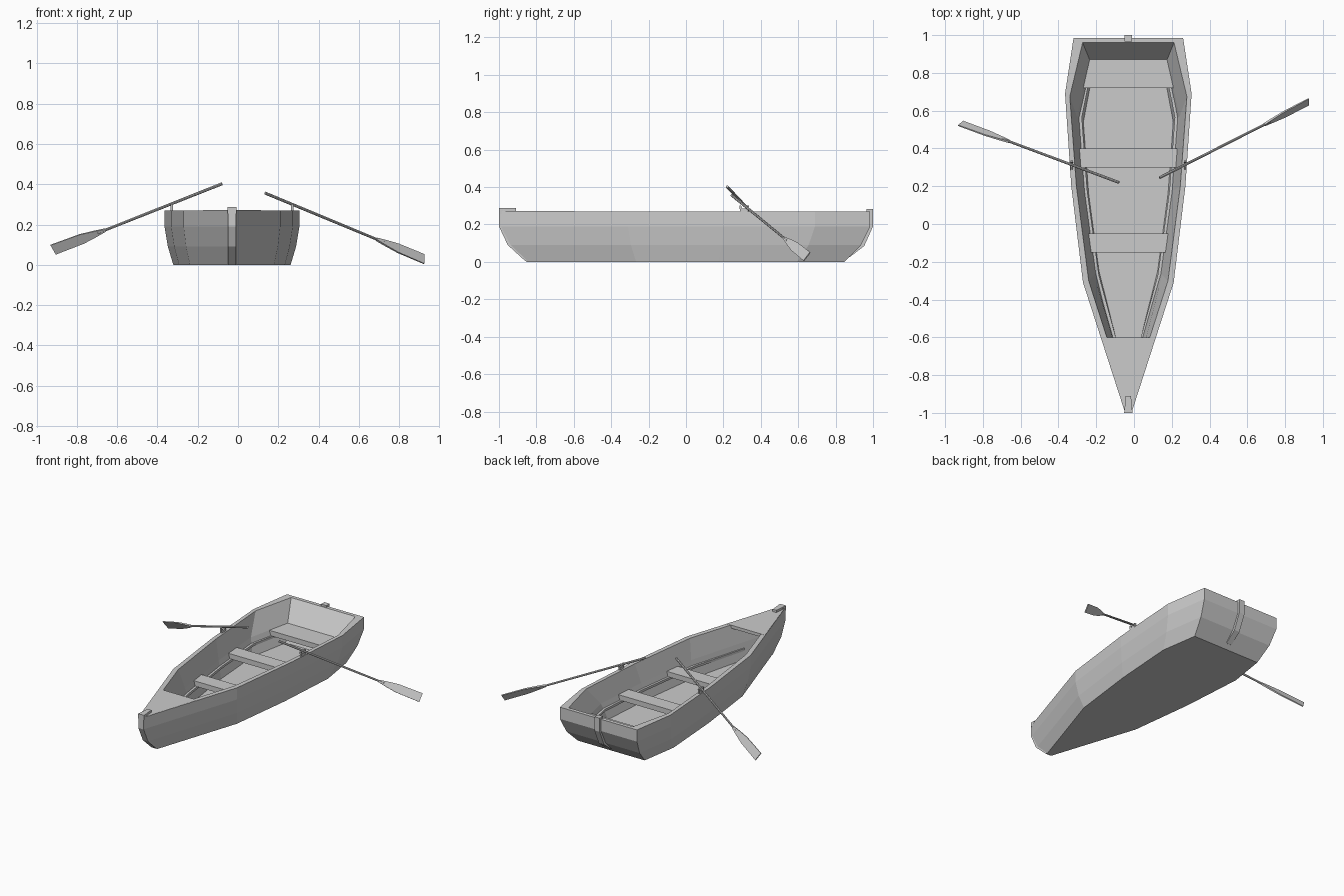
import bpy, bmesh
from mathutils import Vector

if "Cube" in bpy.data.objects:
    bpy.data.objects.remove(bpy.data.objects["Cube"])

CX = -0.03  # hull centreline


def finish(name, bm):
    bmesh.ops.recalc_face_normals(bm, faces=bm.faces)
    me = bpy.data.meshes.new(name)
    bm.to_mesh(me)
    bm.free()
    ob = bpy.data.objects.new(name, me)
    bpy.context.collection.objects.link(ob)
    return ob


def loft(name, rings):
    """Skin a list of equal-length closed rings and cap both ends."""
    bm = bmesh.new()
    vs = [[bm.verts.new(p) for p in r] for r in rings]
    n = len(rings[0])
    for a, b in zip(vs, vs[1:]):
        for i in range(n):
            j = (i + 1) % n
            bm.faces.new((a[i], a[j], b[j], b[i]))
    bm.faces.new(vs[0])
    bm.faces.new(vs[-1])
    return finish(name, bm)


def plate(name, pts, z0, z1):
    """Flat plan outline with thickness."""
    return loft(name, [[(CX + x, y, z) for x, y in pts] for z in (z0, z1)])


def side_strip(name, profile, hw0, hw1):
    """Side (y, z) outline swept across the centreline, tapering in width."""
    return loft(name, [[(CX + s, y, z) for y, z in profile] for s in (-hw0, hw1)])


def outline(half, z):
    ring = [(CX + w, y, z) for w, y in half]
    return ring + [(CX - w, y, z) for w, y in reversed(half)]


# Hull: outer skin up to the gunwale, then inner skin down to the floor
half = [(.02, -.99), (.24, -.31), (.302, .2), (.335, .69), (.29, .985)]


def scaled(sx, sy):
    return [(w * sx, y * sy) for w, y in half]


inner_top = [(.008, -.93), (.21, -.30), (.275, .2), (.31, .675), (.242, .96)]
inner_mid = [(.008, -.87), (.18, -.27), (.242, .18), (.272, .57), (.205, .87)]
floor = [(.008, -.83), (.155, -.25), (.21, .16), (.238, .54), (.185, .82)]
loft("hull", [
    outline(scaled(.87, .86), 0),
    outline(scaled(.95, .95), .09),
    outline(scaled(1, 1), .19),
    outline(half, .27),
    outline(inner_top, .27),
    outline(inner_mid, .14),
    outline(floor, .03),
])

# Bow deck
plate("bow_deck", [(-.145, -.6), (.145, -.6), (.021, -.985), (-.021, -.985)], .25, .271)

# Seats
for name, y0, y1, w0, w1 in (("front_seat", -.15, -.05, .205, .217),
                             ("middle_seat", .30, .40, .26, .265),
                             ("stern_seat", .72, .875, .26, .21)):
    plate(name, [(-w0, y0), (w0, y0), (w1, y1), (-w1, y1)], .105, .14)

# Seat support rails along both inner sides
rail = [(.072, -.66), (.178, -.27), (.24, .18), (.268, .565), (.225, .78)]
for s, side in ((-1, "left"), (1, "right")):
    pts = [(s * w, y) for w, y in rail] + [(s * (w - .022), y) for w, y in reversed(rail)]
    plate(side + "_rail", pts, .09, .106)

# Stem cap and stern post
plate("stem_cap", [(-.014, -.91), (.014, -.91), (.022, -1), (-.022, -1)], .255, .287)
side_strip("stem_post", [(-1, .287), (-1, .19), (-.953, .09), (-.86, .005),
                         (-.84, .01), (-.93, .10), (-.97, .19), (-.97, .287)], .02, .02)
side_strip("stern_post", [(.965, .283), (1, .283), (1, .19), (.953, .085), (.875, .025),
                          (.86, .03), (.93, .10), (.97, .19), (.965, .27)], .02, .02)


# Oars: round shaft plus flat tapered blade
def oar(side, grip, neck, tip, edge):
    grip, neck, tip = Vector(grip), Vector(neck), Vector(tip)
    axis = (tip - grip).normalized()
    across = Vector(edge)
    across = (across - axis * across.dot(axis)).normalized()
    normal = axis.cross(across)

    d = neck + axis * .04 - grip
    bm = bmesh.new()
    bmesh.ops.create_cone(bm, cap_ends=True, segments=8, radius1=.0075, radius2=.0065, depth=d.length)
    bm.transform(d.to_track_quat('Z', 'Y').to_matrix().to_4x4())
    bmesh.ops.translate(bm, verts=bm.verts, vec=grip + d / 2)
    finish(side + "_oar_shaft", bm)

    rings = []
    for t, w, h in ((0, .007, .006), (.2, .017, .005), (.45, .027, .004), (1, .029, .003)):
        c = neck.lerp(tip, t)
        rings.append([c + across * w * a + normal * h * b
                      for a, b in ((-1, -1), (1, -1), (1, 1), (-1, 1))])
    loft(side + "_oar_blade", rings)


oar("left", (-.08, .22, .402), (-.66, .437, .172), (-.918, .533, .075), (-.025, -.025, .05))
oar("right", (.135, .245, .356), (.69, .526, .126), (.925, .647, .028), (0, .033, .045))

# Oarlocks on the gunwale: base with two prongs
for s, side in ((-1, "left"), (1, "right")):
    u = [(.29, .262), (.33, .262), (.337, .302), (.328, .302),
         (.322, .285), (.300, .285), (.294, .302), (.285, .302)]
    loft(side + "_oarlock", [[(CX + s * .3 + d, y, z) for y, z in u] for d in (-.006, .006)])
